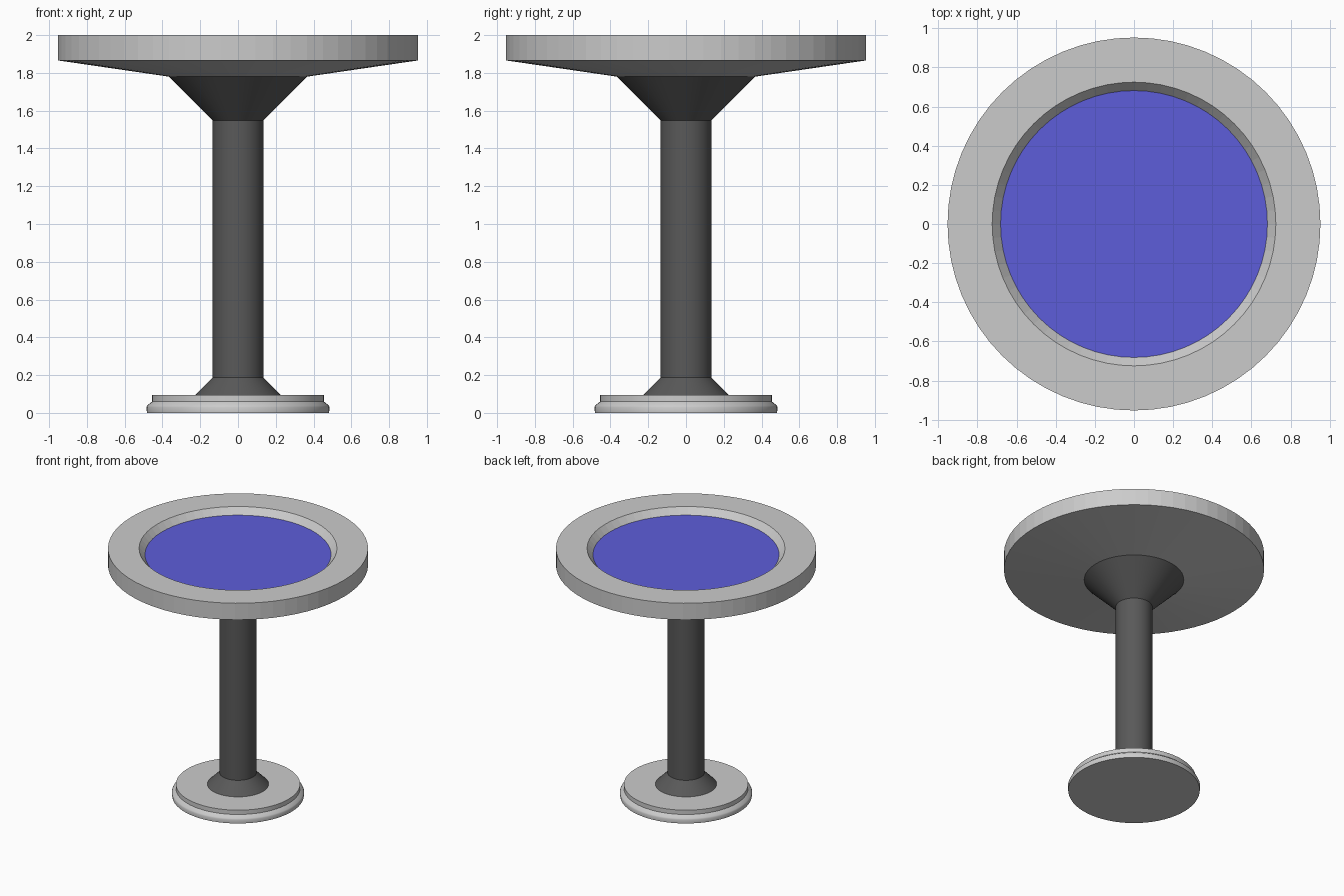
import bpy, bmesh
from math import cos, sin, pi, radians

if "Cube" in bpy.data.objects:
    bpy.data.objects.remove(bpy.data.objects["Cube"])

SIDES = 64


def material(name, color):
    m = bpy.data.materials.new(name)
    m.diffuse_color = color
    m.use_nodes = True
    m.node_tree.nodes["Principled BSDF"].inputs["Base Color"].default_value = m.diffuse_color
    return m


def lathe(name, profile, cap_start=False, cap_end=False, smooth=None, mat=None):
    """Revolve (radius, z) points about z; outside surface runs bottom to top."""
    bm = bmesh.new()
    rings = [[bm.verts.new((r * cos(2 * pi * k / SIDES), r * sin(2 * pi * k / SIDES), z))
              for k in range(SIDES)] for r, z in profile]
    for low, high in zip(rings, rings[1:]):
        for k in range(SIDES):
            n = (k + 1) % SIDES
            bm.faces.new((low[k], low[n], high[n], high[k]))
    if cap_start:
        bm.faces.new(rings[0][::-1])
    if cap_end:
        bm.faces.new(rings[-1])
    mesh = bpy.data.meshes.new(name)
    bm.to_mesh(mesh)
    bm.free()
    obj = bpy.data.objects.new(name, mesh)
    bpy.context.collection.objects.link(obj)
    if mat:
        mesh.materials.append(mat)
    if smooth:
        bpy.ops.object.select_all(action='DESELECT')
        obj.select_set(True)
        bpy.context.view_layer.objects.active = obj
        bpy.ops.object.shade_smooth_by_angle(angle=radians(smooth))
    return obj


black = material("black", (0.1, 0.1, 0.1, 1))
blue = material("blue", (0.11, 0.11, 0.7, 1))

# Round foot with a rounded step
lathe("base", [(0.482, 0), (0.485, 0.03), (0.48, 0.04), (0.455, 0.06), (0.455, 0.095)],
      cap_start=True, cap_end=True, smooth=40)

# Column flaring at both ends
lathe("column", [(0.225, 0.095), (0.135, 0.187), (0.135, 1.548), (0.365, 1.78)],
      smooth=30, mat=black)

# Top with conical underside, flat rim and sloped recess wall
lathe("table_top", [(0.365, 1.78), (0.953, 1.866), (0.953, 2.0), (0.725, 2.0), (0.682, 1.95)],
      cap_start=True)

# Coloured inlay filling the recess floor
bpy.ops.mesh.primitive_circle_add(vertices=SIDES, radius=0.682, fill_type='NGON',
                                  location=(0, 0, 1.95))
inlay = bpy.context.object
inlay.name = "inlay"
inlay.data.materials.append(blue)
